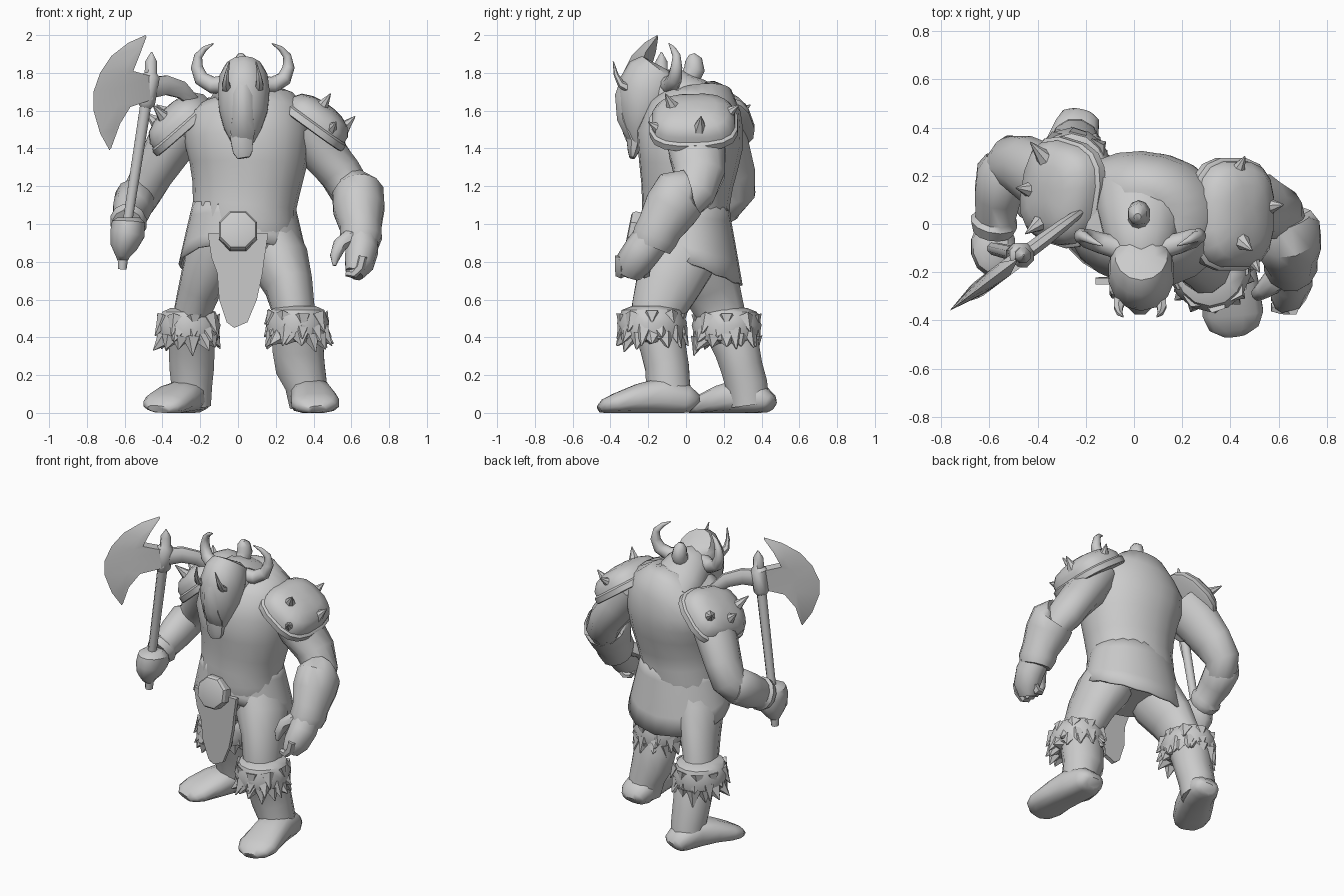
import bpy, bmesh, math, random
from mathutils import Vector as V

random.seed(4)
grey = bpy.data.materials.new("stone_grey")
grey.diffuse_color = (0.6, 0.6, 0.6, 1)


def finish(name, bm, angle=40):
    bmesh.ops.recalc_face_normals(bm, faces=bm.faces)
    me = bpy.data.meshes.new(name)
    bm.to_mesh(me)
    bm.free()
    me.materials.append(grey)
    ob = bpy.data.objects.new(name, me)
    bpy.context.collection.objects.link(ob)
    bpy.ops.object.select_all(action='DESELECT')
    ob.select_set(True)
    bpy.context.view_layer.objects.active = ob
    bpy.ops.object.shade_smooth_by_angle(angle=math.radians(angle))
    return ob


def loft(name, rings, n=12, ref=(1, 0, 0), power=1.0, angle=45):
    """Skin elliptical rings (x, y, z, half width, half depth) along their path."""
    bm = bmesh.new()
    pts = [V(r[:3]) for r in rings]
    loops = []
    for i, r in enumerate(rings):
        t = (pts[min(i + 1, len(pts) - 1)] - pts[max(i - 1, 0)]).normalized()
        a = V(ref) - t * V(ref).dot(t)
        a.normalize()
        b = t.cross(a)
        loop = []
        for k in range(n):
            w = math.tau * (k + 0.5) / n
            c, s = math.cos(w), math.sin(w)
            c, s = (math.copysign(abs(u) ** power, u) for u in (c, s))
            p = pts[i] + a * c * r[3] + b * s * r[4]
            p.z = max(p.z, 0.0)
            loop.append(bm.verts.new(p))
        loops.append(loop)
    for l0, l1 in zip(loops, loops[1:]):
        for k in range(n):
            bm.faces.new((l0[k], l0[k - 1], l1[k - 1], l1[k]))
    bm.faces.new(loops[0])
    bm.faces.new(loops[-1])
    return finish(name, bm, angle)


def spike(name, base, tip, r, n=6):
    base, tip = V(base), V(tip)
    ref = (1, 0, 0) if abs((tip - base).normalized().x) < 0.8 else (0, 1, 0)
    m = base.lerp(tip, 0.5)
    return loft(name, [(*base, r, r), (*m, r * .5, r * .5), (*tip, .003, .003)], n, ref)


def plate(name, outline, place, thick):
    """Extrude a 2D outline; place maps (u, v, depth) into space."""
    bm = bmesh.new()
    sides = [[bm.verts.new(place(u, v, d)) for u, v in outline] for d in (-thick, thick)]
    for s in sides:
        bm.faces.new(s)
    for k in range(len(outline)):
        bm.faces.new((sides[0][k], sides[0][k - 1], sides[1][k - 1], sides[1][k]))
    return finish(name, bm, 30)


# Torso, twisted so that its left shoulder leads
twist = (0.98, -0.17, 0)
loft("torso", [(.02, .02, .76, .2, .15), (.03, 0, .9, .28, .215), (.03, 0, 1.02, .28, .235),
               (.035, 0, 1.1, .275, .23), (.045, .005, 1.2, .288, .24), (.055, .015, 1.32, .312, .262),
               (.05, .02, 1.45, .335, .283), (.045, .055, 1.57, .325, .258), (.045, .085, 1.65, .26, .21),
               (.03, .09, 1.7, .17, .15), (.025, .08, 1.725, .08, .08)], 20, twist, .95, 60)

# Skirt whose hem drops towards the back
bm = bmesh.new()
rows = []
for j in range(5):
    f = j / 4
    row = []
    for k in range(24):
        w = math.tau * k / 24
        y = .03 * f + math.sin(w) * (.22 + .05 * f)
        hem = .8 - .42 * y + .008 * (k % 2)
        row.append(bm.verts.new((.03 + math.cos(w) * (.268 + .077 * f), y, 1.12 + (hem - 1.12) * f)))
    rows.append(row)
for r0, r1 in zip(rows, rows[1:]):
    for k in range(24):
        bm.faces.new((r0[k], r0[k - 1], r1[k - 1], r1[k]))
skirt = finish("skirt", bm)
skirt.modifiers.new("cloth", 'SOLIDIFY').thickness = 0.015

# Front loincloth and octagonal buckle
plate("loincloth", [(-.16, .95), (-.14, .82), (-.11, .74), (-.1, .6), (-.06, .48), (-.02, .45), (.05, .48),
                    (.1, .6), (.13, .74), (.14, .82), (.16, .95)],
      lambda u, v, d: (u, -.25 + .5 * u * u + .05 * (.95 - v) + d, v), .014)
loft("buckle", [(0, -.2, .95, .11, .11), (0, -.285, .967, .11, .11), (0, -.3, .97, .1, .1), (0, -.305, .971, .085, .085)],
     8, angle=25)

# Head: thick neck, skull, brow, snout, beard
loft("neck", [(.03, .16, 1.58, .2, .13), (.03, .05, 1.63, .185, .14), (.03, -.06, 1.68, .155, .14),
              (.03, -.16, 1.7, .125, .125), (.03, -.2, 1.71, .09, .09)], 14, angle=60)
loft("skull", [(.025, -.25, 1.43, .06, .05), (.025, -.24, 1.5, .1, .1), (.028, -.225, 1.6, .132, .13),
               (.03, -.205, 1.7, .14, .165), (.03, -.165, 1.77, .13, .16), (.03, -.13, 1.81, .11, .13),
               (.03, -.12, 1.828, .06, .07)], 14)
loft("snout", [(.025, -.3, 1.76, .055, .05), (.025, -.325, 1.68, .055, .055), (.025, -.315, 1.56, .06, .055),
               (.025, -.29, 1.49, .07, .045), (.025, -.28, 1.45, .06, .03)], 8)
loft("beard", [(.02, -.26, 1.52, .075, .06), (.02, -.27, 1.45, .065, .05), (.025, -.28, 1.38, .055, .03),
               (.03, -.285, 1.35, .035, .015)], 8)
for s in (-1, 1):
    cx = .025
    loft("horn", [(cx + s * p, y, z, r, r) for p, y, z, r in
                  ((.08, -.1, 1.74, .05), (.16, -.08, 1.735, .045), (.22, -.06, 1.77, .04), (.243, -.05, 1.83, .032),
                   (.235, -.05, 1.89, .022), (.2, -.07, 1.93, .014), (.155, -.09, 1.955, .003))], 10, (0, 1, 0))
    loft("brow_horn", [(cx + s * .075, -.28, 1.71, .035, .03), (cx + s * .09, -.345, 1.74, .022, .02),
                       (cx + s * .085, -.37, 1.79, .013, .013), (cx + s * .07, -.385, 1.86, .003, .003)], 6)
loft("hair_knot", [(.02, -.03, 1.74, .04, .05), (.02, .02, 1.77, .045, .055), (.02, .045, 1.82, .048, .055),
                   (.015, .04, 1.87, .04, .045), (.015, .03, 1.9, .015, .015)], 10)


# Shoulder pads: squared dome with thick rim and spikes
def pad(c, n, ref, half, spikes):
    c, n = V(c), V(n).normalized()
    a, b = half
    for nm, prof in (("shoulder_pad", ((-.04, 1, 1), (.03, .98, .97), (.075, .83, .8), (.1, .55, .5), (.11, .2, .2))),
                     ("pad_rim", ((-.05, 1, 1), (-.045, 1.05, 1.07), (-.01, 1.05, 1.07), (0, 1, 1)))):
        loft(nm, [(*(c + n * h), a * u, b * v) for h, u, v in prof], 16, ref, .7)
    for base, tip in spikes:
        spike("pad_spike", base, tip, .05, 7)


pad((.415, .04, 1.54), (.58, -.03, .8), (0, 1, 0), (.225, .19),
    [((.43, -.06, 1.6), (.49, -.11, 1.69)), ((.54, .07, 1.49), (.62, .08, 1.57)), ((.42, .2, 1.57), (.46, .28, 1.63)),
     ((.48, -.12, 1.49), (.52, -.2, 1.54))])
pad((-.305, .13, 1.535), (-.66, -.04, .74), (.3, .95, 0), (.215, .19),
    [((-.37, .02, 1.54), (-.45, -.04, 1.63)), ((-.35, .25, 1.57), (-.43, .34, 1.63)), ((-.41, .14, 1.52), (-.49, .15, 1.59))])

# Left arm hanging with a half-open hand
loft("upper_arm_left", [(.36, .04, 1.52, .14, .16), (.45, .06, 1.38, .125, .155), (.54, .07, 1.27, .115, .14),
                        (.6, .04, 1.17, .11, .12), (.63, -.02, 1.1, .09, .1)])
loft("gauntlet_left", [(.625, .0, 1.16, .11, .13), (.635, -.03, 1.155, .14, .155), (.64, -.08, 1.08, .14, .15),
                       (.65, -.14, .98, .112, .125), (.65, -.165, .93, .115, .125), (.65, -.185, .88, .095, .11)])
loft("palm_left", [(.65, -.17, .94, .09, .1), (.655, -.23, .86, .09, .1), (.64, -.28, .79, .08, .095),
                   (.615, -.305, .735, .05, .07)], 10)
for i in range(4):
    y = -.345 + i * .042
    loft("finger_left", [(.66, y, .83, .035, .028), (.645, y, .77, .036, .028), (.61, y, .735, .032, .025),
                         (.57, y, .74, .02, .017)], 6, (0, 1, 0))
loft("thumb_left", [(.6, -.22, .93, .06, .05), (.54, -.27, .89, .04, .04), (.515, -.29, .83, .03, .03),
                    (.51, -.3, .78, .01, .01)], 8, (0, 1, 0))

# Right arm bent forward, gripping the axe
loft("upper_arm_right", [(-.28, .14, 1.52, .13, .16), (-.37, .19, 1.4, .125, .15), (-.45, .235, 1.27, .11, .135),
                         (-.505, .255, 1.17, .105, .115), (-.54, .21, 1.11, .1, .1), (-.57, .1, 1.06, .08, .085)])
loft("gauntlet_right", [(-.53, .26, 1.14, .09, .09), (-.545, .215, 1.13, .11, .12), (-.565, .12, 1.07, .1, .115),
                        (-.575, .03, 1.02, .085, .095), (-.58, .01, 1.01, .1, .11), (-.585, -.03, .99, .085, .095)])
loft("fist", [(-.58, -.09, 1.035, .06, .08), (-.58, -.09, 1.01, .09, .115), (-.585, -.095, .95, .095, .125),
              (-.605, -.095, .88, .075, .1), (-.61, -.095, .83, .04, .06), (-.61, -.095, .81, .03, .035)], 12)

# Axe: shaft, socket, crescent blade and curved rear pick
loft("axe_shaft", [(-.612, -.095, .76, .024, .024), (-.61, -.095, .82, .03, .03), (-.59, -.1, .98, .027, .027),
                   (-.49, -.125, 1.62, .032, .032), (-.47, -.13, 1.74, .04, .04)], 8)
loft("axe_socket", [(-.49, -.125, 1.62, .035, .035), (-.485, -.127, 1.64, .05, .05), (-.465, -.13, 1.78, .055, .055),
                    (-.462, -.13, 1.8, .035, .035), (-.46, -.13, 1.86, .034, .034), (-.457, -.13, 1.91, .004, .004)], 8)
ax = V((.77, .58, 0)).normalized()
side = V((-ax.y, ax.x, 0))
kx = 1 / ax.x


def on_axe(x, z, d):
    return V((-.46, -.13, z)) + ax * ((x + .46) * kx) + side * d


rim = [(-.49, 2.0), (-.58, 1.96), (-.67, 1.89), (-.73, 1.8), (-.765, 1.7), (-.765, 1.6), (-.73, 1.48), (-.68, 1.39)]
mid = [(-.49, 1.995), (-.54, 1.93), (-.59, 1.87), (-.62, 1.79), (-.64, 1.72), (-.65, 1.63), (-.67, 1.5), (-.68, 1.395)]
inn = [(-.488, 1.99), (-.535, 1.91), (-.575, 1.81), (-.47, 1.78), (-.47, 1.66), (-.59, 1.62), (-.645, 1.53), (-.675, 1.4)]
bm = bmesh.new()
grid = []
for line, d in ((rim, 0), (mid, .028), (inn, .034), (inn, -.034), (mid, -.028)):
    grid.append([bm.verts.new(on_axe(x, z, d * (.15 if i in (0, 7) else 1))) for i, (x, z) in enumerate(line)])
for j in range(5):
    for i in range(7):
        bm.faces.new((grid[j][i], grid[j][i + 1], grid[(j + 1) % 5][i + 1], grid[(j + 1) % 5][i]))
for i in (0, 7):
    bm.faces.new([g[i] for g in grid])
finish("axe_blade", bm, 30)
loft("axe_pick", [(*on_axe(x, z, 0), w, h) for x, z, w, h in
                  ((-.47, 1.72, .033, .06), (-.38, 1.735, .033, .055), (-.3, 1.71, .028, .05), (-.235, 1.65, .02, .035),
                   (-.2, 1.57, .004, .004))], 8, side)


# Legs: thigh, fur cuff, boot shaft and foot
def leg(tag, thigh, knee, shin, foot):
    loft("thigh_" + tag, thigh, 12)
    loft("boot_" + tag, shin, 12)
    loft("foot_" + tag, foot, 12, power=.8)
    x, y, z = knee
    loft("fur_cuff_" + tag, [(x, y, z + .11, .1, .11), (x, y, z + .09, .145, .16), (x, y, z + .02, .172, .185),
                             (x, y, z - .06, .155, .165), (x, y, z - .08, .11, .12)], 14)
    for row, (dz, n) in enumerate(((.06, 9), (-.01, 11), (-.05, 13))):
        for k in range(n):
            w = math.tau * (k + .5 * row) / n
            c, s, j = math.cos(w), math.sin(w), random.uniform(.85, 1.05)
            spike("fur_tuft_" + tag, (x + c * .13, y + s * .145, z + dz),
                  (x + c * .185 * j, y + s * .195 * j, z + dz - random.uniform(.03, .1)), .05, 5)


leg("left", [(.17, .0, .92, .15, .19), (.22, -.04, .8, .16, .195), (.27, -.1, .67, .13, .175), (.295, -.15, .54, .115, .145),
             (.31, -.17, .42, .11, .12)], (.315, -.18, .455),
    [(.31, -.15, .46, .13, .13), (.318, -.12, .34, .14, .125), (.33, -.1, .24, .135, .12), (.36, -.095, .15, .115, .12),
     (.375, -.08, .04, .105, .12)],
    [(.375, .055, .04, .05, .03), (.375, .045, .05, .08, .055), (.375, .0, .07, .105, .08), (.385, -.13, .09, .11, .1),
     (.4, -.25, .075, .12, .08), (.41, -.37, .05, .13, .055), (.415, -.43, .035, .105, .04), (.42, -.46, .02, .05, .02)])
leg("right", [(-.1, .02, .92, .13, .19), (-.145, .06, .8, .145, .18), (-.2, .13, .67, .115, .16), (-.24, .18, .54, .1, .135),
              (-.25, .22, .42, .11, .12)], (-.26, .215, .445),
    [(-.25, .22, .45, .12, .13), (-.245, .27, .34, .125, .125), (-.245, .295, .24, .122, .115), (-.245, .32, .15, .112, .115),
     (-.245, .335, .04, .105, .11)],
    [(-.215, .46, .04, .05, .03), (-.22, .445, .05, .08, .05), (-.235, .4, .07, .095, .075), (-.27, .3, .09, .11, .095),
     (-.33, .19, .075, .12, .075), (-.385, .1, .05, .12, .055), (-.41, .05, .035, .1, .04), (-.42, .02, .02, .06, .02)])
